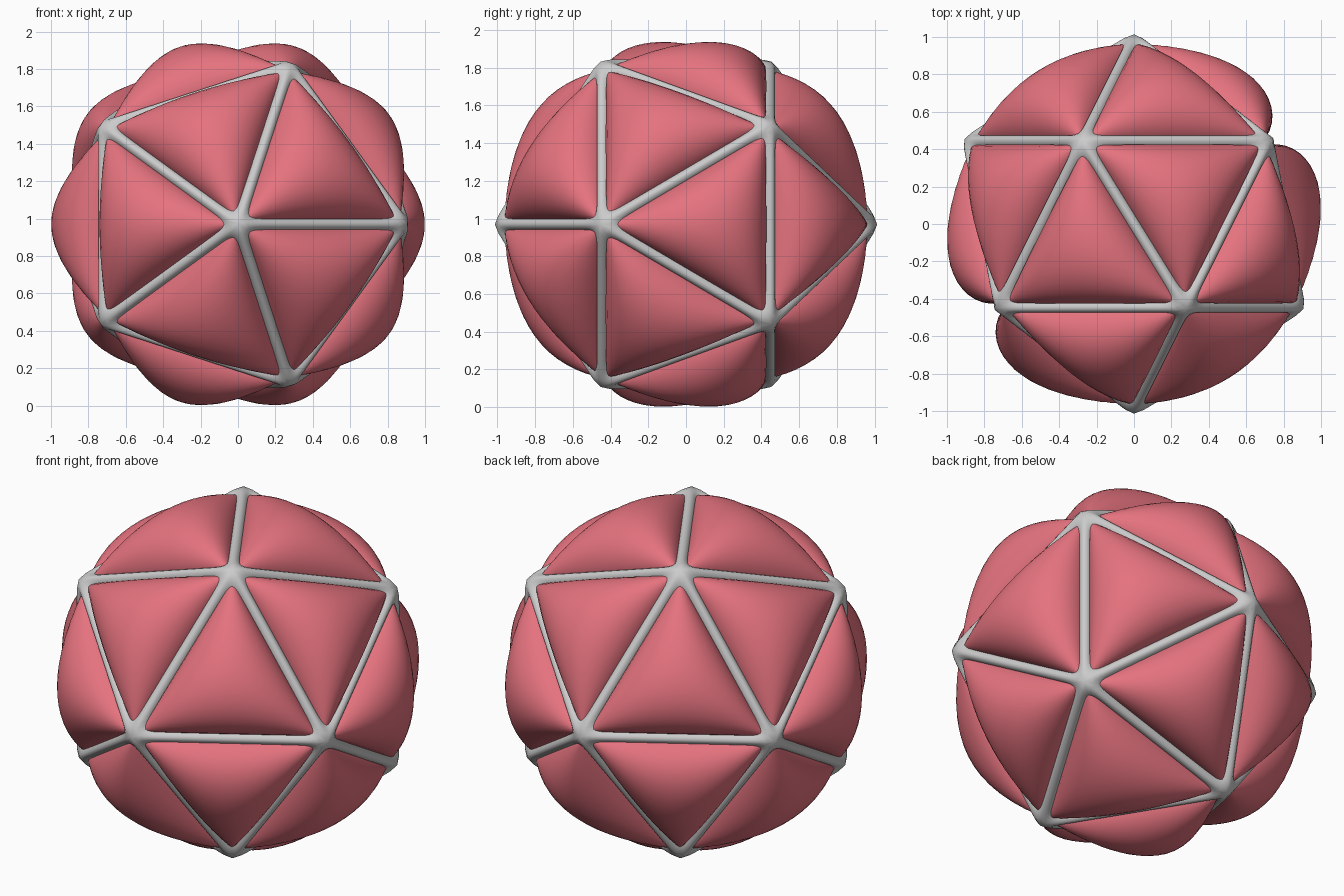
import bpy, bmesh
from math import radians, sqrt
from mathutils import Matrix, Vector

if "Cube" in bpy.data.objects:
    bpy.data.objects.remove(bpy.data.objects["Cube"])

CENTRE = Vector((0, 0, 0.97))


def icosahedron(radius):
    bm = bmesh.new()
    bmesh.ops.create_icosphere(bm, subdivisions=1, radius=radius,
                               matrix=Matrix.Rotation(radians(90), 4, 'X'))
    return bm


def finish(bm, name):
    bmesh.ops.recalc_face_normals(bm, faces=bm.faces)
    mesh = bpy.data.meshes.new(name)
    bm.to_mesh(mesh)
    bm.free()
    mesh.shade_smooth()
    ob = bpy.data.objects.new(name, mesh)
    ob.location = CENTRE
    bpy.context.collection.objects.link(ob)
    return ob


# Strut frame: wireframe of the icosahedron, loop cuts keep the struts straight
bm = icosahedron(1.0)
bmesh.ops.wireframe(bm, faces=bm.faces[:], thickness=0.105, use_replace=True,
                    use_even_offset=True)
long_edges = [e for e in bm.edges if e.calc_length() > 0.4]
bmesh.ops.subdivide_edges(bm, edges=long_edges, cuts=6, use_grid_fill=True)
frame = finish(bm, "frame")
sub = frame.modifiers.new("smooth", 'SUBSURF')
sub.levels = sub.render_levels = 2


# Inflated triangular cushions, one in each opening
def add_cushion(bm, corners, n=26, height=0.225, inset=0.94, power=1.6):
    mid = sum(corners, Vector()) / 3
    normal = mid.normalized()
    corners = [mid + (c - mid) * inset for c in corners]
    for side in (1, -0.6):
        grid = {}
        for i in range(n + 1):
            for j in range(n + 1 - i):
                w = [(k / n) ** power for k in (i, j, n - i - j)]
                w = [k / sum(w) for k in w]
                p = sum((c * k for c, k in zip(corners, w)), Vector())
                puff = sqrt(27 * w[0] * w[1] * w[2])
                grid[i, j] = bm.verts.new(p + normal * height * side * puff)
        for i in range(n):
            for j in range(n - i):
                bm.faces.new((grid[i, j], grid[i + 1, j], grid[i, j + 1]))
                if i + j < n - 1:
                    bm.faces.new((grid[i + 1, j], grid[i + 1, j + 1], grid[i, j + 1]))


base = icosahedron(0.985)
bm = bmesh.new()
for f in base.faces:
    add_cushion(bm, [v.co.copy() for v in f.verts])
base.free()
bmesh.ops.remove_doubles(bm, verts=bm.verts, dist=0.0001)
cushions = finish(bm, "cushions")

red = bpy.data.materials.new("red fabric")
red.diffuse_color = (0.78, 0.17, 0.21, 1)
red.use_nodes = True
red.node_tree.nodes["Principled BSDF"].inputs["Base Color"].default_value = red.diffuse_color
cushions.data.materials.append(red)
